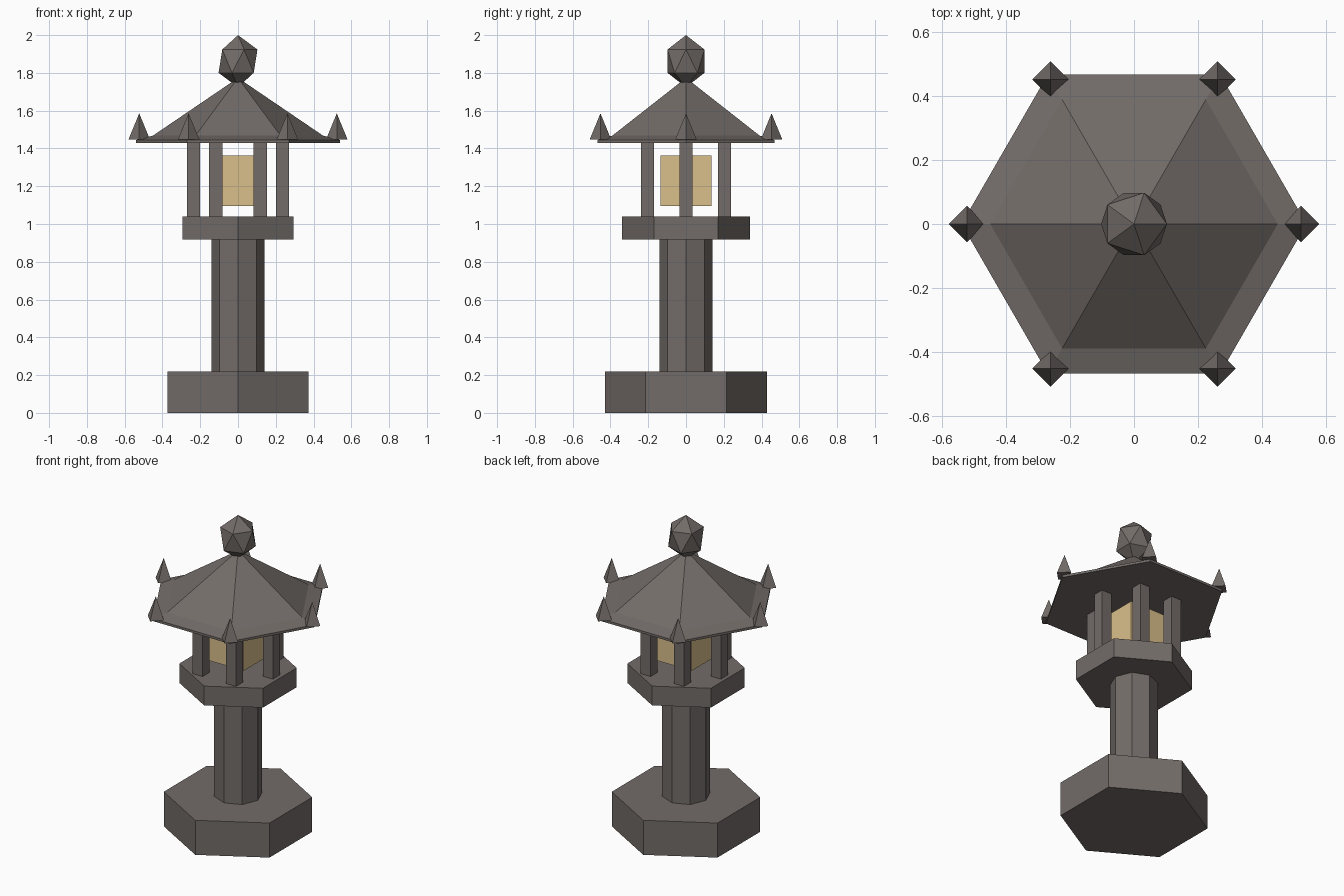
import bpy, bmesh, math
from mathutils import Matrix

if "Cube" in bpy.data.objects:
    bpy.data.objects.remove(bpy.data.objects["Cube"])


def material(name, rgb):
    m = bpy.data.materials.new(name)
    m.diffuse_color = (*rgb, 1)
    m.use_nodes = True
    m.node_tree.nodes["Principled BSDF"].inputs["Base Color"].default_value = m.diffuse_color
    return m


STONE = material("grey stone", (0.17, 0.15, 0.14))
GLOW = material("warm lamp", (0.70, 0.52, 0.26))


def finish(name, bm, mat):
    bmesh.ops.recalc_face_normals(bm, faces=bm.faces)
    me = bpy.data.meshes.new(name)
    bm.to_mesh(me)
    bm.free()
    me.materials.append(mat)
    ob = bpy.data.objects.new(name, me)
    bpy.context.collection.objects.link(ob)
    return ob


def lathe(name, sides, profile, start=0.0, center=(0, 0), mat=STONE):
    """Stack of polygon rings given as (radius, z); radius 0 makes a point."""
    bm = bmesh.new()
    rings = []
    for r, z in profile:
        n = sides if r > 0 else 1
        rings.append([bm.verts.new((center[0] + r * math.cos(start + i * math.tau / sides),
                                    center[1] + r * math.sin(start + i * math.tau / sides), z))
                      for i in range(n)])
    for a, b in zip(rings, rings[1:]):
        for i in range(sides):
            j = (i + 1) % sides
            if len(b) == 1:
                bm.faces.new((a[i], a[j], b[0]))
            else:
                bm.faces.new((a[i], a[j], b[j], b[i]))
    for ring in (rings[0], rings[-1]):
        if len(ring) > 1:
            bm.faces.new(ring)
    return finish(name, bm, mat)


def box(name, x, y, z0, z1, w, mat=STONE):
    bm = bmesh.new()
    bmesh.ops.create_cube(bm, size=1, matrix=Matrix.Translation((x, y, (z0 + z1) / 2))
                          @ Matrix.Diagonal((w, w, z1 - z0, 1)))
    return finish(name, bm, mat)


# Base, column and platform
lathe("base", 6, [(0.43, 0), (0.43, 0.22)], math.pi / 2)
lathe("column", 8, [(0.14, 0.21), (0.14, 0.93)])
lathe("platform", 6, [(0.34, 0.917), (0.34, 1.04)], math.pi / 2)

# Lamp block inside the fire box
box("lamp", 0, 0, 1.095, 1.362, 0.27, GLOW)

# Roof with a shallow eave band
lathe("roof", 6, [(0.54, 1.43), (0.54, 1.445), (0.45, 1.468), (0.02, 1.76)])

# Six posts and six corner spikes
for i in range(6):
    c, s = math.cos(i * math.pi / 3), math.sin(i * math.pi / 3)
    box(f"post_{i + 1}", 0.235 * c, 0.235 * s, 1.03, 1.435, 0.07)
    lathe(f"eave_spike_{i + 1}", 4, [(0.057, 1.447), (0, 1.586)],
          center=(0.523 * c, 0.523 * s))

# Faceted finial
bm = bmesh.new()
bmesh.ops.create_icosphere(bm, subdivisions=1, radius=1,
                           matrix=Matrix.Translation((0, 0, 1.862))
                           @ Matrix.Diagonal((0.115, 0.115, 0.138, 1)))
finish("finial", bm, STONE)
